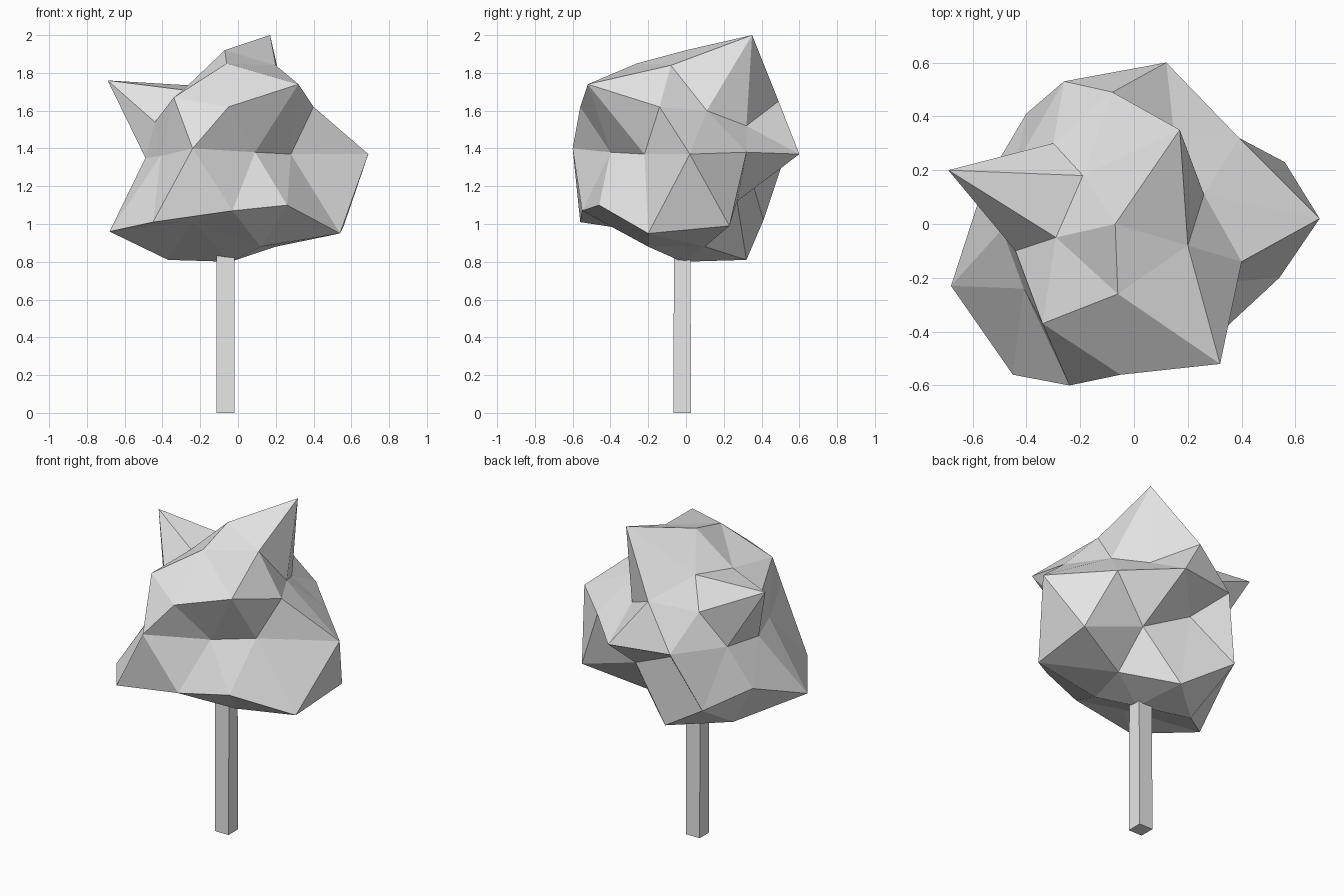
import bpy, bmesh, math
from mathutils import Matrix, Vector

cube = bpy.data.objects.get("Cube")
if cube:
    bpy.data.objects.remove(cube, do_unlink=True)


def make_material(name, colour):
    material = bpy.data.materials.new(name)
    material.use_nodes = True
    material.diffuse_color = colour
    shader = next(n for n in material.node_tree.nodes if n.type == 'BSDF_PRINCIPLED')
    shader.inputs["Base Color"].default_value = colour
    return material


def finish(bm, name, material):
    bmesh.ops.recalc_face_normals(bm, faces=bm.faces[:])
    mesh = bpy.data.meshes.new(name)
    bm.to_mesh(mesh)
    bm.free()
    mesh.materials.append(material)
    part = bpy.data.objects.new(name, mesh)
    bpy.context.collection.objects.link(part)
    return part


grey = make_material("plain grey", (0.8, 0.8, 0.8, 1))

# Foliage: a coarse icosphere whose rings are pulled into a craggy crown.
# Each ring runs anticlockwise from +x, in hundredths of a unit.
crown_top = [(-7, 0, 192)]
cap_ring = [(17, 35, 200), (-19, 18, 173), (-29, -5, 171), (-6, -26, 185), (20, -8, 184)]
peak_ring = [(26, 11, 160), (-8, 49, 165), (-69, 20, 176), (-34, -37, 167), (32, -52, 174)]
shoulder_ring = [(15, 32, 152), (-30, 30, 157), (-44, -10, 154), (-5, -56, 162), (40, -14, 162)]
waist_ring = [(69, 2, 137), (39, 32, 138), (12, 60, 137), (-26, 53, 138), (-44, 22, 136),
              (-49, -2, 135), (-41, -24, 136), (-24, -60, 140), (9, -40, 138), (28, -22, 137)]
hip_ring = [(56, 23, 99), (-13, 34, 126), (-56, 14, 110), (-45, -56, 101), (26, -46, 110)]
skirt_ring = [(16, 27, 112), (-40, 41, 102), (-68, -23, 96), (-3, -55, 107), (54, -20, 95)]
under_ring = [(20, 10, 88), (-8, 32, 81), (-37, 6, 81), (-24, -38, 101), (12, -20, 88)]
crown_base = [(-4, -2, 80)]
rings = [crown_top, cap_ring, peak_ring, shoulder_ring, waist_ring,
         hip_ring, skirt_ring, under_ring, crown_base]

bm = bmesh.new()
bmesh.ops.create_icosphere(bm, subdivisions=2, radius=1,
                           matrix=Matrix.Rotation(math.radians(-18), 4, 'Z'))


def ring_order(vert):
    angle = (math.atan2(vert.co.y, vert.co.x) + 0.01) % math.tau
    return -round(vert.co.z, 2), angle


targets = [point for ring in rings for point in ring]
for vert, point in zip(sorted(bm.verts, key=ring_order), targets):
    vert.co = Vector(point) / 100
finish(bm, "foliage", grey)

# Trunk: a slim square post, narrowing slightly towards the crown.
bm = bmesh.new()
bmesh.ops.create_cube(bm, size=1)
for vert in bm.verts:
    width = 0.085 if vert.co.z > 0 else 0.095
    vert.co = Vector((vert.co.x * 0.095 - 0.066, vert.co.y * width - 0.02, vert.co.z + 0.5))
finish(bm, "trunk", grey)
